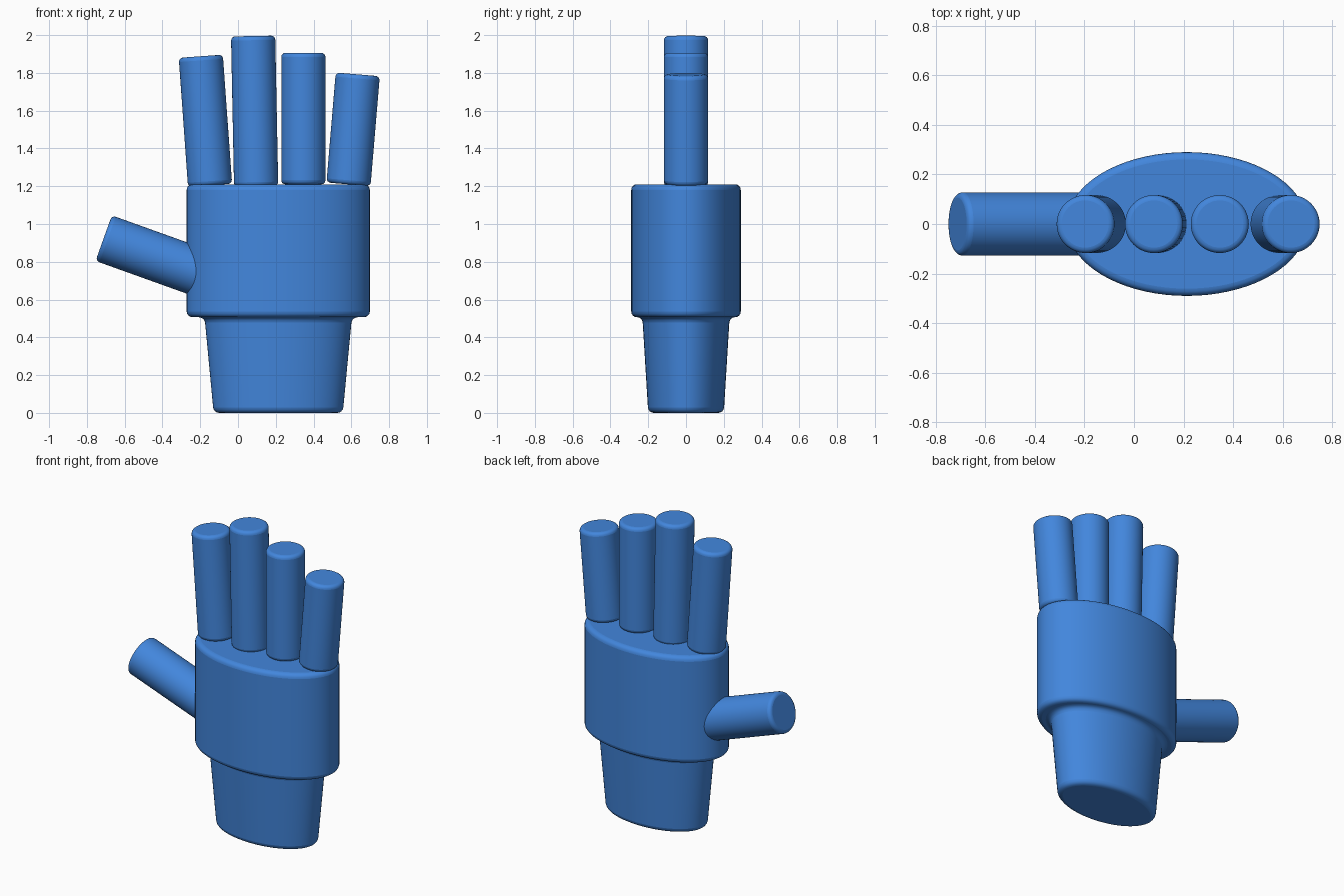
import bpy, bmesh, math
from mathutils import Vector

if "Cube" in bpy.data.objects:
    bpy.data.objects.remove(bpy.data.objects["Cube"])

blue = bpy.data.materials.new("blue")
blue.diffuse_color = (0.055, 0.24, 0.72, 1)
blue.use_nodes = True
blue.node_tree.nodes["Principled BSDF"].inputs["Base Color"].default_value = blue.diffuse_color


def loft(name, rings, bevel, sides=64):
    """Stack of ellipses (rx, ry, z), capped, with rounded rims."""
    bm = bmesh.new()
    loops = []
    for rx, ry, z in rings:
        loops.append([bm.verts.new((rx * math.cos(2 * math.pi * i / sides),
                                    ry * math.sin(2 * math.pi * i / sides), z))
                      for i in range(sides)])
    for a, b in zip(loops, loops[1:]):
        for i in range(sides):
            j = (i + 1) % sides
            bm.faces.new((a[i], a[j], b[j], b[i]))
    bm.faces.new(loops[0][::-1])
    bm.faces.new(loops[-1])
    mesh = bpy.data.meshes.new(name)
    bm.to_mesh(mesh)
    bm.free()
    mesh.materials.append(blue)
    obj = bpy.data.objects.new(name, mesh)
    bpy.context.collection.objects.link(obj)
    mod = obj.modifiers.new("rounded_rims", 'BEVEL')
    mod.width = bevel
    mod.segments = 4
    mod.limit_method = 'ANGLE'
    mod.angle_limit = math.radians(40)
    bpy.ops.object.select_all(action='DESELECT')
    obj.select_set(True)
    bpy.context.view_layer.objects.active = obj
    bpy.ops.object.shade_smooth_by_angle(angle=math.radians(35))
    return obj


def digit(name, base, tip, radius):
    """Round-ended cylinder between two (x, z) points."""
    a = Vector((base[0], 0, base[1]))
    d = Vector((tip[0], 0, tip[1])) - a
    obj = loft(name, [(radius, radius, 0), (radius, radius, d.length)], 0.022, 48)
    obj.location = a
    obj.rotation_euler = (0, math.atan2(d.x, d.z), 0)


# Palm and tapered wrist
hand = loft("palm_and_wrist", [(0.342, 0.2, 0), (0.39, 0.231, 0.507),
                               (0.485, 0.29, 0.507), (0.485, 0.29, 1.21)], 0.032, 72)
hand.location.x = 0.213

# Four fingers
digit("index_finger", (-0.148, 1.205), (-0.197, 1.888), 0.117)
digit("middle_finger", (0.096, 1.2), (0.08, 1.995), 0.117)
digit("ring_finger", (0.346, 1.21), (0.346, 1.906), 0.117)
digit("little_finger", (0.585, 1.21), (0.634, 1.792), 0.117)

# Thumb
digit("thumb", (-0.12, 0.713), (-0.711, 0.925), 0.128)
